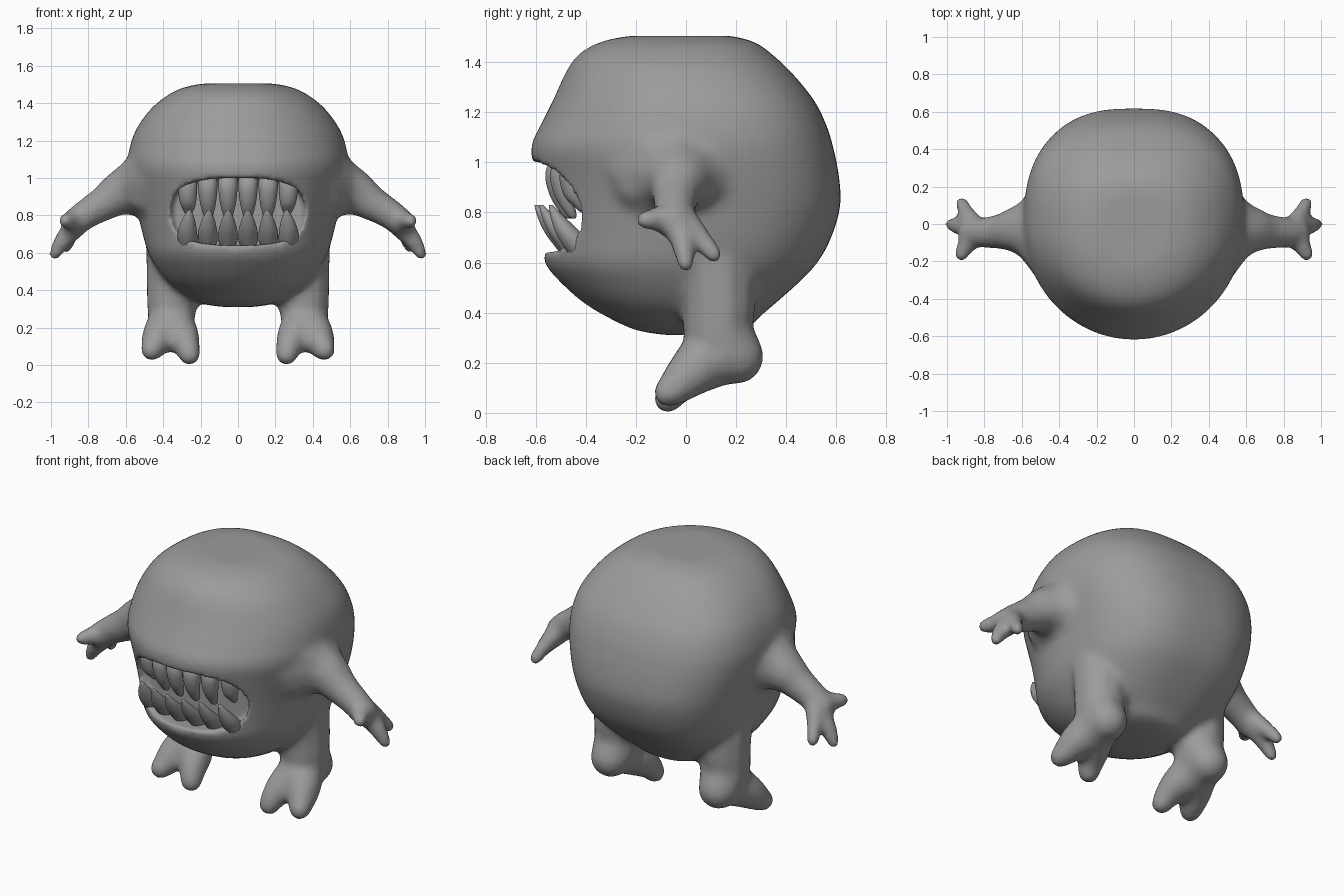
import bpy, bmesh, math
from mathutils import Vector

if "Cube" in bpy.data.objects:
    bpy.data.objects.remove(bpy.data.objects["Cube"])

grey = bpy.data.materials.new("monster grey")
grey.diffuse_color = (0.33, 0.33, 0.33, 1)
grey.use_nodes = True
grey.node_tree.nodes["Principled BSDF"].inputs["Base Color"].default_value = grey.diffuse_color


def spline(points, steps):
    """Catmull-Rom resampling of tuples of any length."""
    pts = [Vector(p) for p in points]
    out = []
    for i in range(len(pts) - 1):
        a, b = pts[max(i - 1, 0)], pts[i]
        c, d = pts[i + 1], pts[min(i + 2, len(pts) - 1)]
        for s in range(steps):
            t = s / steps
            out.append(0.5 * (2 * b + (c - a) * t + (2 * a - 5 * b + 4 * c - d) * t * t
                              + (3 * b - a - 3 * c + d) * t ** 3))
    return out + [pts[-1]]


def loft(bm, rings, sides, back_power=2.0):
    """Closed skin over horizontal rings of (z, centre x, centre y, radius x, radius y)."""
    def sup(v, power):
        return math.copysign(abs(v) ** (2 / power), v)
    loops = []
    for z, cx, cy, rx, ry in rings:
        loop = []
        for k in range(sides):
            a = 2 * math.pi * k / sides
            p = back_power if math.sin(a) > 0 else 2.0
            loop.append(bm.verts.new((cx + rx * sup(math.cos(a), p),
                                      cy + ry * sup(math.sin(a), p), z)))
        loops.append(loop)
    for lo, hi in zip(loops, loops[1:]):
        for k in range(sides):
            n = (k + 1) % sides
            bm.faces.new((lo[k], lo[n], hi[n], hi[k]))
    bm.faces.new(loops[0][::-1])
    bm.faces.new(loops[-1])


def limb(bm, points):
    """Mirrored pair of limbs: a dense chain of balls along (x, y, z, radius) points."""
    for x, y, z, r in spline(points, 10):
        for side in (1, -1):
            ret = bmesh.ops.create_icosphere(bm, subdivisions=2, radius=r)
            bmesh.ops.translate(bm, verts=ret["verts"], vec=(side * x, y, z))


def finish(name, bm):
    bmesh.ops.recalc_face_normals(bm, faces=bm.faces)
    mesh = bpy.data.meshes.new(name)
    bm.to_mesh(mesh)
    bm.free()
    mesh.materials.append(grey)
    for f in mesh.polygons:
        f.use_smooth = True
    obj = bpy.data.objects.new(name, mesh)
    bpy.context.collection.objects.link(obj)
    return obj


# Torso: (height, front, back, half width)
torso = [(.31, -.08, .15, .08), (.33, -.20, .24, .20), (.38, -.31, .29, .29),
         (.44, -.41, .36, .37), (.52, -.50, .45, .435), (.60, -.565, .525, .48),
         (.70, -.575, .58, .51), (.83, -.59, .617, .54), (.95, -.605, .61, .57),
         (1.06, -.62, .588, .59), (1.15, -.58, .56, .582), (1.25, -.53, .51, .55),
         (1.36, -.48, .42, .475), (1.43, -.43, .345, .395), (1.477, -.35, .28, .31),
         (1.503, -.24, .19, .20), (1.505, -.12, .10, .09)]
bm = bmesh.new()
loft(bm, spline([(z, 0, (f + b) / 2, w, (b - f) / 2) for z, f, b, w in torso], 4), 64, 2.65)

# Arms flaring out of the shoulders, with three fingers
limb(bm, [(.35, -.10, .98, .265), (.43, -.07, .975, .215), (.52, -.04, .955, .165),
          (.62, -.035, .925, .124), (.71, -.04, .868, .098), (.80, -.045, .815, .085),
          (.87, -.05, .765, .078)])
limb(bm, [(.40, .06, .97, .205), (.53, .0, .95, .145), (.64, -.02, .915, .11)])
limb(bm, [(.87, -.07, .77, .065), (.90, -.12, .775, .05), (.925, -.165, .77, .042)])
limb(bm, [(.87, -.02, .74, .065), (.94, -.01, .66, .050), (.982, 0, .588, .036)])
limb(bm, [(.86, .0, .76, .06), (.895, .06, .695, .046), (.922, .112, .63, .040)])

# Legs, heels and two toes per foot
limb(bm, [(.315, .09, .72, .185), (.335, .12, .56, .162), (.345, .13, .42, .150),
          (.352, .125, .32, .140), (.355, .135, .25, .130)])
limb(bm, [(.352, .13, .34, .138), (.355, .165, .27, .128), (.358, .20, .225, .116)])
for x, tip in ((.462, .080), (.26, .055)):
    limb(bm, [(.36, .17, .23, .118), (.36, .10, .22, .125),
              (.36 + (x - .36) * .55, .02, .16, .100),
              (.36 + (x - .36) * .85, -.04, .105, .075), (x, -.073, tip, .062)])
body = finish("body", bm)

# Mouth cutter: rounded slot
bm = bmesh.new()
slot = []
for k in range(48):
    a = 2 * math.pi * k / 48
    c, s = math.cos(a), math.sin(a)
    slot.append(bm.verts.new((.355 * math.copysign(abs(c) ** .7, c), -.9,
                              .82 + .18 * math.copysign(abs(s) ** .7, s))))
face = bm.faces.new(slot)
ext = bmesh.ops.extrude_face_region(bm, geom=[face])
bmesh.ops.translate(bm, verts=[v for v in ext["geom"] if isinstance(v, bmesh.types.BMVert)],
                    vec=(0, .52, 0))
cutter = finish("mouth_cutter", bm)
cutter.hide_render = True
cutter.hide_viewport = True


# Fuse the body, carve the mouth, soften everything
def remesh():
    m = body.modifiers.new("fuse", "REMESH")
    m.mode = "VOXEL"
    m.voxel_size = .016
    m.use_smooth_shade = True


def soften(count):
    m = body.modifiers.new("soften", "SMOOTH")
    m.factor, m.iterations = .5, count


remesh()
soften(9)
cut = body.modifiers.new("mouth", "BOOLEAN")
cut.operation, cut.object, cut.solver = "DIFFERENCE", cutter, "EXACT"
remesh()
soften(6)

# Teeth: blunt upper row, leaf-shaped lower row leaning forward
for i in range(6):
    x = (i - 2.5) * .108
    y = -.51 + .8 * x * x
    bm = bmesh.new()
    tip = .80 if i in (0, 5) else .775
    loft(bm, spline([(1.03, x, y + .02, .046, .04), (.96, x, y - .01, .052, .045),
                     (.87, x * .99, y, .043, .038), (tip + .02, x * .98, y + .03, .024, .022),
                     (tip, x * .98, y + .04, .008, .008)], 4), 14)
    finish("upper_tooth", bm)

    bm = bmesh.new()
    y = -.465 + .5 * x * x
    lean = .125 - .3 * x * x
    loft(bm, spline([(.625, x, y + .02, .035, .05), (.665, x, y, .052, .062),
                     (.72, x, y - lean * .4, .050, .052), (.78, x * .98, y - lean * .8, .033, .03),
                     (.83, x * .96, y - lean * 1.08, .008, .008)], 4), 14)
    finish("lower_tooth", bm)
